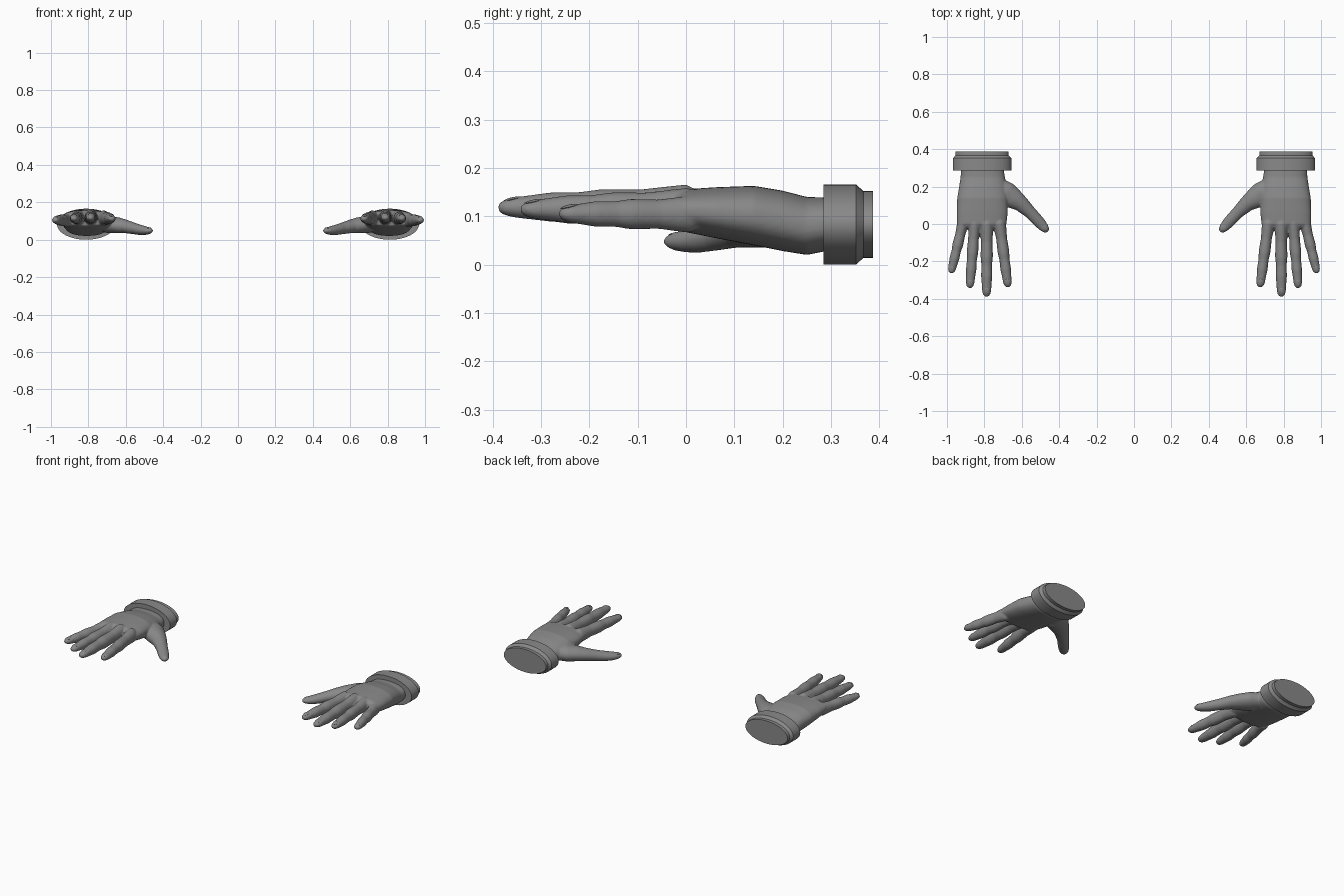
import bpy, bmesh, math
from mathutils import Vector

if "Cube" in bpy.data.objects:
    bpy.data.objects.remove(bpy.data.objects["Cube"])

skin = bpy.data.materials.new("plain grey")
skin.diffuse_color = (0.25, 0.25, 0.25, 1)
skin.use_nodes = True
skin.node_tree.nodes["Principled BSDF"].inputs["Base Color"].default_value = skin.diffuse_color


def loft(bm, rings, n=24, power=1.0):
    """Closed tube through (centre, half width, half height, forward) rings."""
    loops = []
    for c, rw, rh, fwd in rings:
        side = Vector((fwd.y, -fwd.x, 0)).normalized()
        loop = []
        for i in range(n):
            a = 2 * math.pi * i / n
            u, v = math.cos(a), math.sin(a)
            u = math.copysign(abs(u) ** power, u)
            v = math.copysign(abs(v) ** power, v)
            loop.append(bm.verts.new(Vector(c) + side * u * rw + Vector((0, 0, v * rh))))
        loops.append(loop)
    for p, q in zip(loops, loops[1:]):
        for i in range(n):
            bm.faces.new((p[i], p[(i + 1) % n], q[(i + 1) % n], q[i]))
    bm.faces.new(loops[0][::-1])
    bm.faces.new(loops[-1])


def finish(bm, name, remesh=False):
    bmesh.ops.recalc_face_normals(bm, faces=bm.faces[:])
    me = bpy.data.meshes.new(name)
    bm.to_mesh(me)
    bm.free()
    me.materials.append(skin)
    ob = bpy.data.objects.new(name, me)
    bpy.context.collection.objects.link(ob)
    if remesh:
        # melt palm, fingers and thumb into one skin
        r = ob.modifiers.new("fuse", 'REMESH')
        r.mode, r.voxel_size, r.use_smooth_shade = 'VOXEL', 0.005, True
        s = ob.modifiers.new("soften", 'SMOOTH')
        s.factor, s.iterations = 0.5, 4
    m = ob.modifiers.new("other side", 'MIRROR')
    m.use_clip = False
    m.use_mirror_merge = False
    bpy.ops.object.select_all(action='DESELECT')
    ob.select_set(True)
    bpy.context.view_layer.objects.active = ob
    if not remesh:
        bpy.ops.object.shade_smooth_by_angle(angle=math.radians(35))
    return ob


BACK = Vector((0, 1, 0))
hand = bmesh.new()

# palm: y, x min, x max, z bottom, z top
palm = [(0.31, 0.70, 0.925, 0.032, 0.138), (0.25, 0.69, 0.927, 0.020, 0.140),
        (0.20, 0.682, 0.935, 0.028, 0.153), (0.14, 0.675, 0.945, 0.040, 0.163),
        (0.06, 0.675, 0.948, 0.055, 0.160), (0.0, 0.682, 0.946, 0.067, 0.156),
        (-0.02, 0.69, 0.94, 0.075, 0.143)]
loft(hand, [(((a + b) / 2, y, (lo + hi) / 2), (b - a) / 2, (hi - lo) / 2, BACK)
            for y, a, b, lo, hi in palm], 36, 0.85)

# fingers: base, tip, thickness scale
fingers = {"index": ((0.722, 0.03, 0.115), (0.673, -0.338, 0.113), 1.0),
           "middle": ((0.787, 0.03, 0.122), (0.788, -0.388, 0.118), 1.05),
           "ring": ((0.850, 0.03, 0.118), (0.878, -0.342, 0.114), 0.98),
           "little": ((0.908, 0.03, 0.104), (0.979, -0.262, 0.105), 0.92)}
# along the finger: fraction, half width, half height
shape = [(0, .020, .026), (.07, .031, .042), (.13, .033, .040), (.3, .029, .033),
         (.44, .031, .034), (.5, .031, .034), (.6, .027, .029), (.74, .0285, .029),
         (.84, .025, .024), (.92, .0235, .020), (.97, .019, .015), (1, .009, .008)]
nails = bmesh.new()


def nail(c, fwd, w, l, drop):
    """Thin oval plate lying on a finger end."""
    side = Vector((fwd.y, -fwd.x, 0))
    r = bmesh.ops.create_uvsphere(nails, u_segments=14, v_segments=8, radius=1)
    for v in r["verts"]:
        p = v.co.copy()
        v.co = c + side * p.x * w + fwd * p.y * l + Vector((0, 0, p.z * 0.004 - p.y * drop))


for base, tip, k in fingers.values():
    b, t = Vector(base), Vector(tip)
    d = (t - b)
    fwd = Vector((d.x, d.y, 0)).normalized()
    loft(hand, [(b + d * f, w * k, h * k, fwd) for f, w, h in shape])
    nail(b + d * 0.93 + Vector((0, 0, 0.0165 * k)), fwd, 0.014 * k, 0.019, 0.004)

# thumb: centre, half width, half height
thumb = [((0.745, 0.215, 0.088), .045, .040), ((0.69, 0.165, 0.082), .066, .047),
         ((0.64, 0.130, 0.077), .055, .042), ((0.60, 0.104, 0.071), .042, .036),
         ((0.555, 0.062, 0.060), .033, .031), ((0.525, 0.030, 0.053), .032, .028),
         ((0.50, 0.003, 0.049), .030, .024), ((0.479, -0.020, 0.048), .025, .019),
         ((0.467, -0.033, 0.048), .018, .013), ((0.461, -0.040, 0.048), .009, .007)]
axis = Vector((-0.72, -0.69, 0)).normalized()
loft(hand, [(c, w, h, axis) for c, w, h in thumb])
nail(Vector((0.479, -0.020, 0.063)), axis, 0.015, 0.019, 0.003)

finish(hand, "hands", remesh=True)
finish(nails, "fingernails")

# wrist cuff with a stepped, closed back end
cuff = bmesh.new()
loft(cuff, [((0.812, y, 0.083), rx, rz, BACK) for y, rx, rz in
            [(0.285, .156, .083), (0.352, .156, .083), (0.367, .142, .069), (0.387, .142, .069)]], 48)
finish(cuff, "cuffs")
